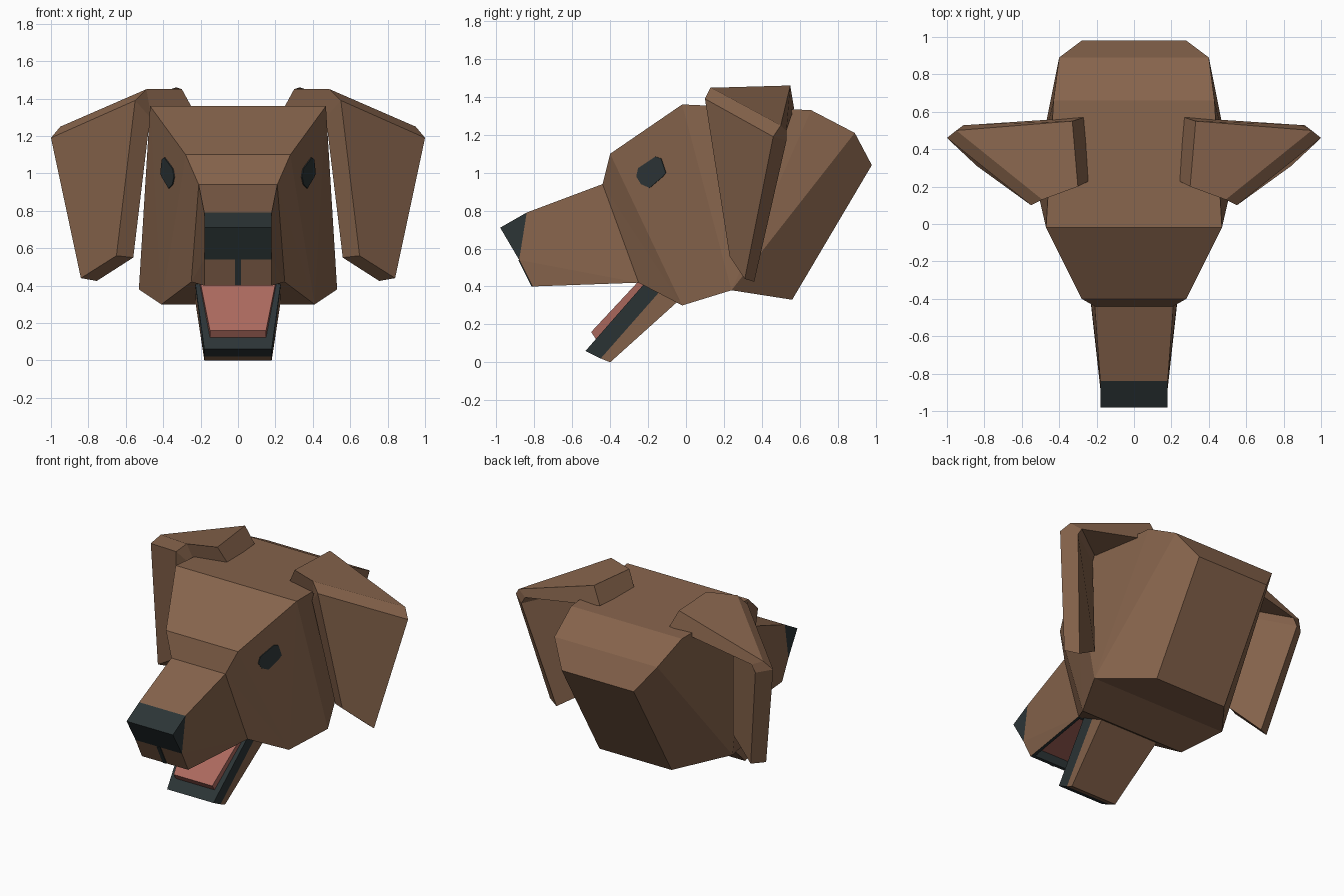
import bpy, bmesh
from mathutils import Vector

if "Cube" in bpy.data.objects:
    bpy.data.objects.remove(bpy.data.objects["Cube"])


def material(name, rgb):
    m = bpy.data.materials.new(name)
    m.diffuse_color = (*rgb, 1)
    m.use_nodes = True
    m.node_tree.nodes["Principled BSDF"].inputs["Base Color"].default_value = m.diffuse_color
    return m


BROWN = material("brown fur", (0.24, 0.127, 0.072))
DARK = material("dark nose and lips", (0.025, 0.035, 0.037))
PINK = material("pink mouth", (0.42, 0.145, 0.115))


def finish(name, bm, mats):
    bmesh.ops.recalc_face_normals(bm, faces=bm.faces[:])
    me = bpy.data.meshes.new(name)
    bm.to_mesh(me)
    bm.free()
    for m in mats:
        me.materials.append(m)
    ob = bpy.data.objects.new(name, me)
    bpy.context.collection.objects.link(ob)
    return ob


def symmetric(pts, sides=None):
    """Side outline at +x and -x, bridged across; returns bmesh, bridges, sides."""
    bm = bmesh.new()
    n = len(pts)
    right = [bm.verts.new(p) for p in pts]
    left = [bm.verts.new((-x, y, z)) for x, y, z in pts]
    bridges = [bm.faces.new((right[i], right[(i + 1) % n], left[(i + 1) % n], left[i]))
               for i in range(n)]
    caps = []
    for s in sides or [range(n)]:
        caps.append([bm.faces.new([v[i] for i in s]) for v in (right, left)])
    return bm, bridges, caps


# Head: outline runs nose tip, over the skull, down the neck, back under the snout
head = [(.18, -.98, .71), (.18, -.84, .79), (.21, -.44, .94), (.28, -.40, 1.10),
        (.47, -.02, 1.36), (.43, .66, 1.33), (.40, .89, 1.21), (.28, .98, 1.04),
        (.28, .56, .33), (.53, .24, .38), (.41, -.02, .30), (.25, -.25, .42),
        (.18, -.81, .40), (.18, -.88, .54)]
bm, bridges, caps = symmetric(head, [
    (0, 1, 13), (1, 2, 11, 13), (13, 11, 12), (2, 3, 10), (2, 10, 11),
    (3, 4, 10), (4, 9, 10), (4, 5, 9), (5, 6, 9), (6, 7, 8, 9)])
for f in [bridges[0], bridges[13], *caps[0]]:      # nose
    f.material_index = 1
roof = bridges[11]                                 # roof of the mouth, recessed
roof.material_index = 1
bmesh.ops.recalc_face_normals(bm, faces=bm.faces[:])
bmesh.ops.inset_region(bm, faces=[roof], thickness=.03)
bmesh.ops.inset_region(bm, faces=[roof], thickness=.02, depth=-.05)
roof.material_index = 2
finish("head", bm, [BROWN, DARK, PINK])

# Groove under the nose, lower lip, jaw and tongue
for name, mat, pts in [
    ("nose_groove", DARK, [(.015, -.885, .54), (.015, -.88, .54),
                           (.015, -.81, .40), (.015, -.815, .40)]),
    ("lower_lip", DARK, [(.18, -.53, .06), (.235, -.18, .46),
                         (.235, -.08, .44), (.18, -.45, .02)]),
    ("lower_jaw", BROWN, [(.18, -.45, .02), (.235, -.08, .44),
                          (.235, 0, .36), (.18, -.40, 0)]),
    ("tongue", PINK, [(.15, -.50, .16), (.21, -.22, .46),
                      (.21, -.18, .42), (.15, -.46, .10)]),
]:
    finish(name, symmetric(pts)[0], [mat])

# Ears: slab lofted from the root over the fold to the tip
# (each section: outer front, outer back, inner back, inner front)
sections = [
    [(.30, .20, 1.45), (.33, .55, 1.46), (.27, .57, 1.34), (.24, .23, 1.34)],
    [(.49, .13, 1.45), (.95, .50, 1.25), (.88, .53, 1.22), (.47, .17, 1.34)],
    [(.55, .10, 1.39), (1.0, .46, 1.19), (.91, .53, 1.17), (.47, .15, 1.30)],
    [(.65, .23, .56), (.84, .31, .44), (.755, .36, .425), (.56, .28, .55)]]
# Eye outline in side view (y, z), laid on the plane of the cheek
eye = [(-.26, .98), (-.25, 1.025), (-.16, 1.085), (-.13, 1.075),
       (-.105, 1.0), (-.12, .98), (-.19, .92), (-.235, .94)]
out = Vector((.403, -.186, -.023)).normalized()

for side, s in (("right", 1), ("left", -1)):
    bm = bmesh.new()
    rings = [[bm.verts.new((s * x, y, z)) for x, y, z in sec] for sec in sections]
    for a, b in zip(rings, rings[1:]):
        for i in range(4):
            j = (i + 1) % 4
            bm.faces.new((a[i], a[j], b[j], b[i]))
    bm.faces.new(rings[0])
    bm.faces.new(rings[-1])
    finish(side + "_ear", bm, [BROWN])

    bm = bmesh.new()
    base = [Vector((.28 + (.186 * (y + .40) + .023 * (z - 1.10)) / .403, y, z))
            for y, z in eye]
    loops = []
    for d in (-.001, .006):
        loops.append([bm.verts.new((s * p.x, p.y, p.z)) for p in (q + out * d for q in base)])
    n = len(eye)
    for i in range(n):
        j = (i + 1) % n
        bm.faces.new((loops[0][i], loops[0][j], loops[1][j], loops[1][i]))
    for loop in loops:
        bm.faces.new(loop)
    finish(side + "_eye", bm, [DARK])
